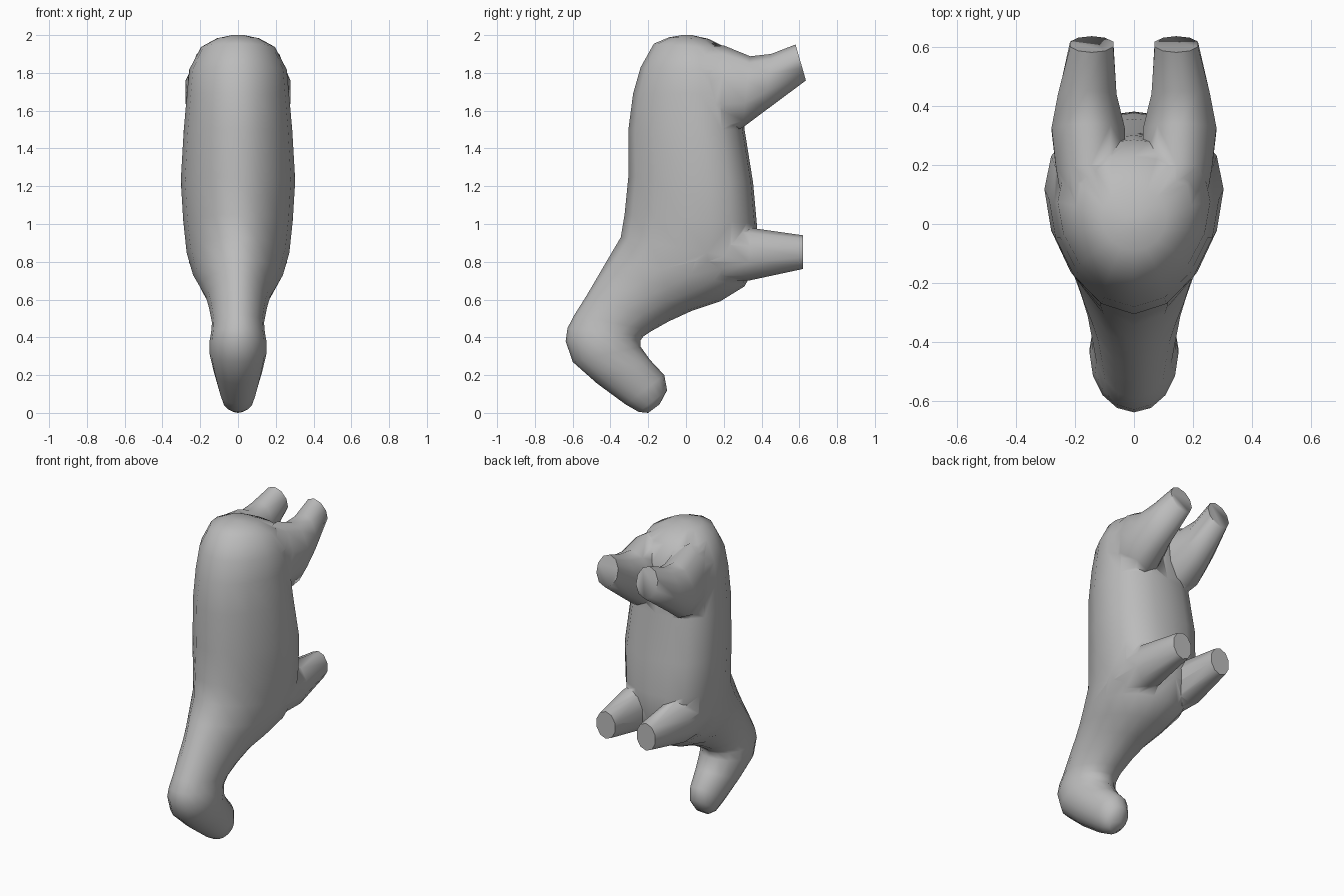
import bpy, bmesh, math

grey = bpy.data.materials.new("plain grey")
grey.diffuse_color = (0.5, 0.5, 0.5, 1)


def loft(name, rings, sides):
    """Skin rings: (y1, z1, y2, z2, x centre, half width, skew of the widest point)."""
    bm = bmesh.new()
    loops = []
    for y1, z1, y2, z2, xc, w, skew in rings:
        loop = []
        for i in range(sides):
            a = 2 * math.pi * i / sides
            s = math.sin(a)
            v = (1 - math.cos(a)) / 2 + skew * s * s
            loop.append(bm.verts.new((xc + w * s, y1 + (y2 - y1) * v, z1 + (z2 - z1) * v)))
        loops.append(loop)
    for a, b in zip(loops, loops[1:]):
        for i in range(sides):
            j = (i + 1) % sides
            bm.faces.new((a[i], a[j], b[j], b[i]))
    bm.faces.new(loops[0])
    bm.faces.new(loops[-1])
    bmesh.ops.recalc_face_normals(bm, faces=bm.faces)
    me = bpy.data.meshes.new(name)
    bm.to_mesh(me)
    bm.free()
    me.materials.append(grey)
    ob = bpy.data.objects.new(name, me)
    bpy.context.collection.objects.link(ob)
    return ob


# Torso, neck and head: back point, belly point, half width, skew
body_rings = [
    (-0.02, 2.0, 0.03, 2.0, 0.03, 0),
    (-0.09, 1.988, 0.12, 1.98, 0.11, 0.03),
    (-0.17, 1.955, 0.23, 1.925, 0.195, 0.08),
    (-0.24, 1.83, 0.285, 1.81, 0.258, 0.10),
    (-0.28, 1.69, 0.30, 1.69, 0.27, 0.11),
    (-0.305, 1.50, 0.31, 1.50, 0.287, 0.13),
    (-0.305, 1.25, 0.355, 1.22, 0.303, 0.14),
    (-0.325, 1.05, 0.375, 1.00, 0.29, 0.14),
    (-0.345, 0.93, 0.38, 0.80, 0.272, 0.13),
    (-0.41, 0.82, 0.31, 0.67, 0.238, 0.10),
    (-0.445, 0.76, 0.18, 0.59, 0.20, 0.06),
    (-0.48, 0.70, 0.03, 0.54, 0.17, 0.03),
    (-0.53, 0.615, -0.09, 0.485, 0.152, 0),
    (-0.59, 0.52, -0.18, 0.435, 0.138, 0),
    (-0.627, 0.45, -0.225, 0.405, 0.142, 0),
    (-0.637, 0.38, -0.24, 0.385, 0.15, 0),
    (-0.60, 0.27, -0.24, 0.35, 0.15, 0),
    (-0.47, 0.155, -0.19, 0.28, 0.128, 0),
    (-0.32, 0.045, -0.115, 0.20, 0.10, 0),
    (-0.25, 0.005, -0.10, 0.12, 0.08, 0),
    (-0.20, 0.0, -0.14, 0.045, 0.04, 0),
]
body = loft("body", [r[:4] + (0,) + r[4:] for r in body_rings], 16)

# Leg stubs: top point, bottom point, x centre, half width
hind = [(0.00, 1.93, 0.05, 1.50, 0.14, 0.10),
        (0.20, 1.945, 0.18, 1.47, 0.145, 0.125),
        (0.34, 1.888, 0.30, 1.51, 0.155, 0.13),
        (0.45, 1.90, 0.42, 1.60, 0.158, 0.104),
        (0.58, 1.95, 0.635, 1.76, 0.143, 0.077)]
fore = [(0.05, 1.00, 0.05, 0.70, 0.15, 0.11),
        (0.34, 0.98, 0.33, 0.70, 0.155, 0.11),
        (0.62, 0.94, 0.62, 0.762, 0.145, 0.07)]

# Merge the four legs into the body
bpy.context.view_layer.objects.active = body
for name, rings in (("hind_leg", hind), ("fore_leg", fore)):
    for side in (-1, 1):
        leg = loft(name, [r[:4] + (r[4] * side, r[5], 0) for r in rings], 10)
        mod = body.modifiers.new("join", 'BOOLEAN')
        mod.operation = 'UNION'
        mod.solver = 'EXACT'
        mod.object = leg
        bpy.ops.object.modifier_apply(modifier=mod.name)
        bpy.data.objects.remove(leg)

body.select_set(True)
bpy.ops.object.shade_smooth_by_angle(angle=math.radians(75))
